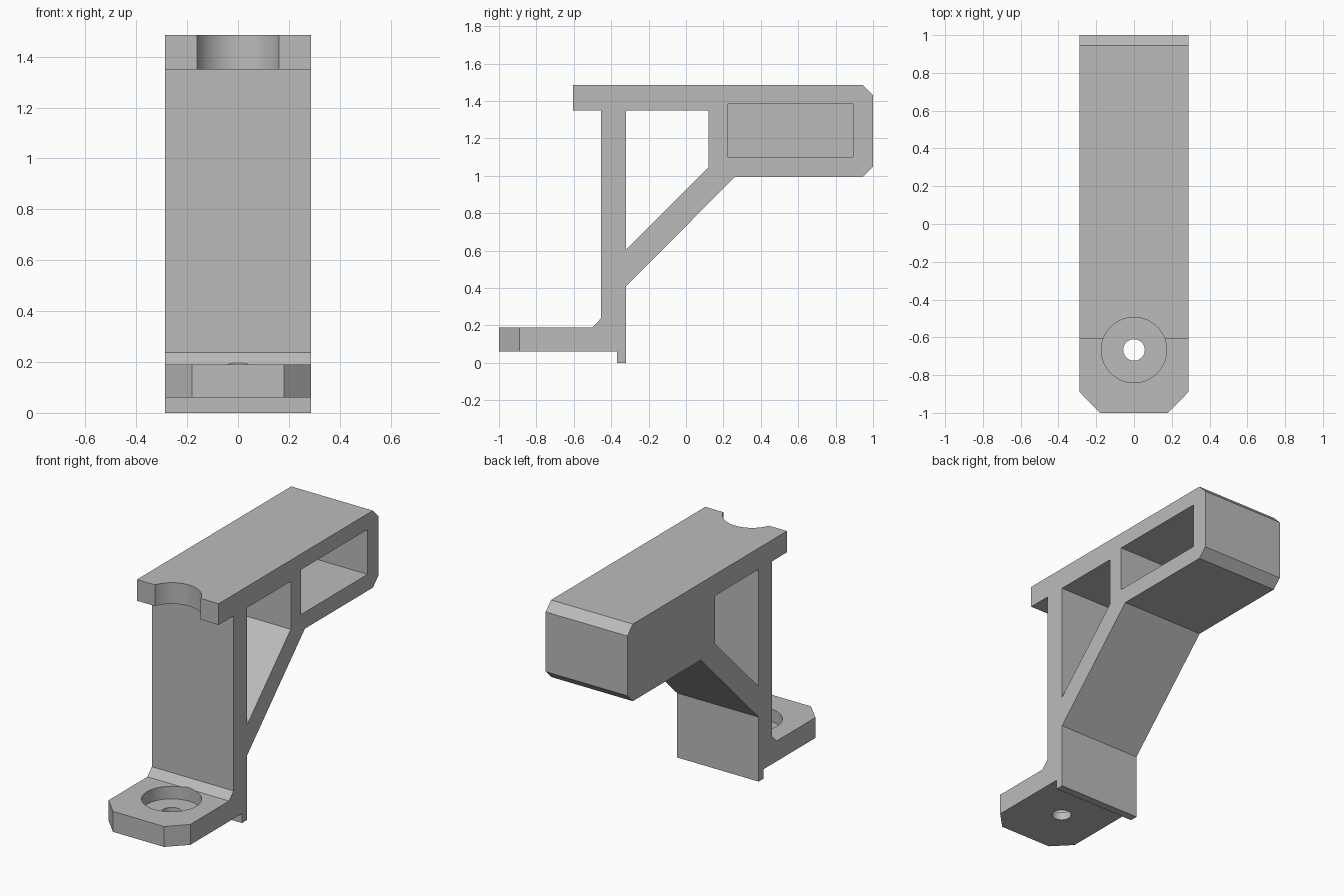
import bpy
import bmesh
from math import radians
from mathutils import Matrix, Vector

default = bpy.data.objects.get("Cube")
if default:
    bpy.data.objects.remove(default, do_unlink=True)

HALF = 0.2875          # half width of the bracket
SCREW_Y = -0.667       # screw axis

grey = bpy.data.materials.new("plain_grey")
grey.use_nodes = True
colour = (0.5, 0.5, 0.5, 1)
grey.diffuse_color = colour
grey.node_tree.nodes["Principled BSDF"].inputs["Base Color"].default_value = colour


def add_object(name, bm):
    bmesh.ops.recalc_face_normals(bm, faces=bm.faces)
    mesh = bpy.data.meshes.new(name)
    bm.to_mesh(mesh)
    bm.free()
    mesh.materials.append(grey)
    obj = bpy.data.objects.new(name, mesh)
    bpy.context.collection.objects.link(obj)
    return obj


def side_prism(name, outline, x0, x1):
    """Extrude a (y, z) outline along x."""
    bm = bmesh.new()
    face = bm.faces.new([bm.verts.new((x0, y, z)) for y, z in outline])
    ext = bmesh.ops.extrude_face_region(bm, geom=[face])["geom"]
    verts = [g for g in ext if isinstance(g, bmesh.types.BMVert)]
    bmesh.ops.translate(bm, verts=verts, vec=Vector((x1 - x0, 0, 0)))
    return add_object(name, bm)


def screw_cylinder(name, radius, z0, z1):
    bm = bmesh.new()
    bmesh.ops.create_cone(bm, cap_ends=True, segments=64, radius1=radius,
                          radius2=radius, depth=z1 - z0,
                          matrix=Matrix.Translation((0, SCREW_Y, (z0 + z1) / 2)))
    return add_object(name, bm)


def cut(target, cutter):
    cutter.hide_render = True
    mod = target.modifiers.new(cutter.name, "BOOLEAN")
    mod.operation = "DIFFERENCE"
    mod.solver = "EXACT"
    mod.object = cutter
    bpy.context.view_layer.objects.active = target
    bpy.ops.object.modifier_apply(modifier=mod.name)
    bpy.data.objects.remove(cutter, do_unlink=True)


# Bracket body: foot, upright, diagonal brace, top plate and rear block
bracket = side_prism("bracket", [
    (-1, 0.06), (-0.37, 0.06), (-0.37, 0), (-0.32, 0), (-0.32, 0.41),
    (0.262, 0.995), (0.945, 0.995), (1, 1.05), (1, 1.43), (0.945, 1.485),
    (-0.605, 1.485), (-0.605, 1.35), (-0.455, 1.35), (-0.455, 0.237),
    (-0.5, 0.19), (-1, 0.19)], -HALF, HALF)

# Open window behind the upright
cut(bracket, side_prism("window_cutter", [
    (-0.32, 0.605), (0.12, 1.045), (0.12, 1.35), (-0.32, 1.35)], -1, 1))

# Blind pocket in the left side of the rear block
cut(bracket, side_prism("pocket_cutter", [
    (0.225, 1.1), (0.892, 1.1), (0.892, 1.385), (0.225, 1.385)], -HALF + 0.1, 1))

# Clipped front corners of the foot
for side in (-1, 1):
    bm = bmesh.new()
    corner = [(0.18, -1), (0.18, -1.2), (0.5, -1.2), (0.5, -0.89), (HALF, -0.89)]
    face = bm.faces.new([bm.verts.new((side * x, y, -0.1)) for x, y in corner])
    ext = bmesh.ops.extrude_face_region(bm, geom=[face])["geom"]
    bmesh.ops.translate(bm, vec=Vector((0, 0, 0.5)),
                        verts=[g for g in ext if isinstance(g, bmesh.types.BMVert)])
    cut(bracket, add_object("corner_cutter", bm))

# Screw head recess, which also notches the top plate, and the screw hole
cut(bracket, screw_cylinder("recess_cutter", 0.173, 0.11, 1.7))
cut(bracket, screw_cylinder("hole_cutter", 0.057, -0.1, 0.3))

# Smooth round walls, sharp edges elsewhere
bpy.ops.object.select_all(action="DESELECT")
bracket.select_set(True)
bpy.context.view_layer.objects.active = bracket
bpy.ops.object.shade_smooth_by_angle(angle=radians(30))
